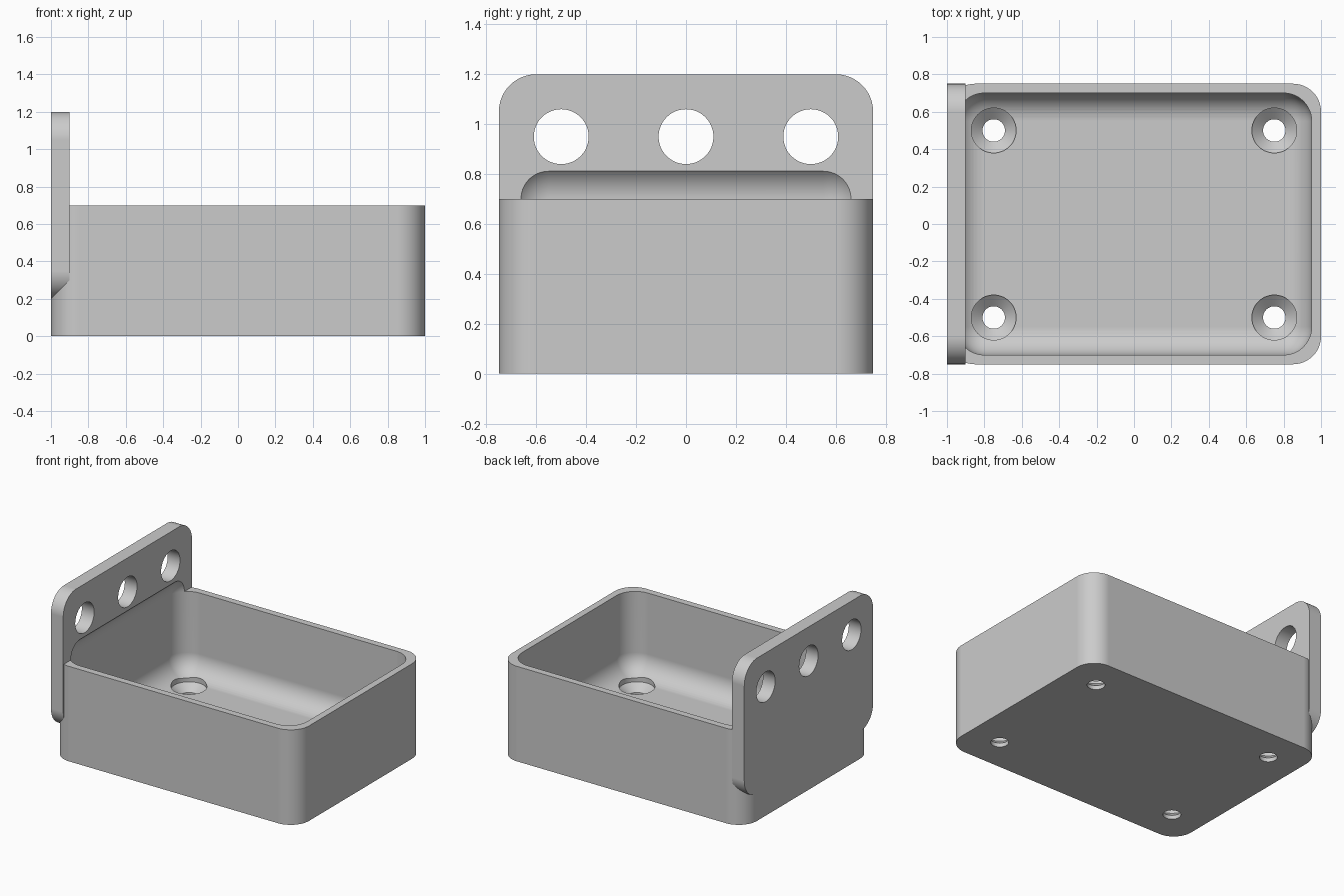
import bpy
import bmesh
from math import radians
from mathutils import Matrix, Vector

if "Cube" in bpy.data.objects:
    bpy.data.objects.remove(bpy.data.objects["Cube"], do_unlink=True)

grey = bpy.data.materials.new("plain_grey")
grey.use_nodes = True
grey.diffuse_color = (0.6, 0.6, 0.6, 1)
grey.node_tree.nodes["Principled BSDF"].inputs["Base Color"].default_value = grey.diffuse_color

RADIUS = 0.15


def to_object(name, bm):
    mesh = bpy.data.meshes.new(name)
    bmesh.ops.recalc_face_normals(bm, faces=bm.faces)
    bm.to_mesh(mesh)
    bm.free()
    mesh.materials.append(grey)
    obj = bpy.data.objects.new(name, mesh)
    bpy.context.collection.objects.link(obj)
    return obj


def rounded_box(name, low, high, axis=None, segments=12):
    """Box with the edges along one axis rounded, or all edges if axis is None."""
    low, high = Vector(low), Vector(high)
    bm = bmesh.new()
    bmesh.ops.create_cube(bm, size=1)
    bmesh.ops.scale(bm, vec=high - low, verts=bm.verts)
    bmesh.ops.translate(bm, vec=(low + high) / 2, verts=bm.verts)
    edges = [e for e in bm.edges if axis is None
             or abs((e.verts[0].co - e.verts[1].co)[axis]) > 1e-4]
    bmesh.ops.bevel(bm, geom=edges, offset=RADIUS, segments=segments,
                    profile=0.5, affect='EDGES')
    return to_object(name, bm)


def cylinder(name, radius, length, centre, tilt=0):
    bm = bmesh.new()
    place = Matrix.Translation(centre) @ Matrix.Rotation(radians(tilt), 4, 'Y')
    bmesh.ops.create_cone(bm, cap_ends=True, segments=48, radius1=radius,
                          radius2=radius, depth=length, matrix=place)
    return to_object(name, bm)


def countersink(name, x, y):
    """Stepped cutter: through hole, cone, then wide clearance above."""
    bm = bmesh.new()
    profile = [(0.06, -0.1), (0.06, 0.03), (0.12, 0.08), (0.12, 0.3)]
    rings = []
    for radius, z in profile:
        ring = bmesh.ops.create_circle(bm, segments=48, radius=radius,
                                       matrix=Matrix.Translation((x, y, z)))
        rings.append(ring["verts"])
    for a, b in zip(rings, rings[1:]):
        for i in range(len(a)):
            j = (i + 1) % len(a)
            bm.faces.new((a[i], a[j], b[j], b[i]))
    bm.faces.new(rings[0])
    bm.faces.new(rings[-1])
    return to_object(name, bm)


def combine(target, tool, operation):
    mod = target.modifiers.new(operation.lower(), 'BOOLEAN')
    mod.operation = operation
    mod.solver = 'EXACT'
    mod.object = tool
    bpy.context.view_layer.objects.active = target
    bpy.ops.object.modifier_apply(modifier=mod.name)
    bpy.data.objects.remove(tool, do_unlink=True)


# Tray block joined with the upright mounting plate
tray = rounded_box("mounting_tray", (-1, -0.75, 0), (1, 0.75, 0.7), axis=2)
plate = rounded_box("mounting_plate", (-1, -0.75, 0.2), (-0.9, 0.75, 1.2), axis=0)
combine(tray, plate, 'UNION')

# Soft-edged cavity, which also scoops into the plate above the rim
cavity = rounded_box("cavity_cutter", (-0.95, -0.7, 0.1), (0.95, 0.7, 0.85))
combine(tray, cavity, 'DIFFERENCE')

# Three round holes through the plate
for y in (-0.5, 0, 0.5):
    combine(tray, cylinder("plate_hole_cutter", 0.11, 0.4, (-0.95, y, 0.95), 90),
            'DIFFERENCE')

# Four countersunk screw holes in the floor
for x in (-0.75, 0.75):
    for y in (-0.5, 0.5):
        combine(tray, countersink("screw_hole_cutter", x, y), 'DIFFERENCE')

# Smooth fillets with crisp edges
bpy.ops.object.select_all(action='DESELECT')
tray.select_set(True)
bpy.context.view_layer.objects.active = tray
bpy.ops.object.shade_smooth_by_angle(angle=radians(25))
weighted = tray.modifiers.new("flat_face_normals", 'WEIGHTED_NORMAL')
weighted.keep_sharp = True
